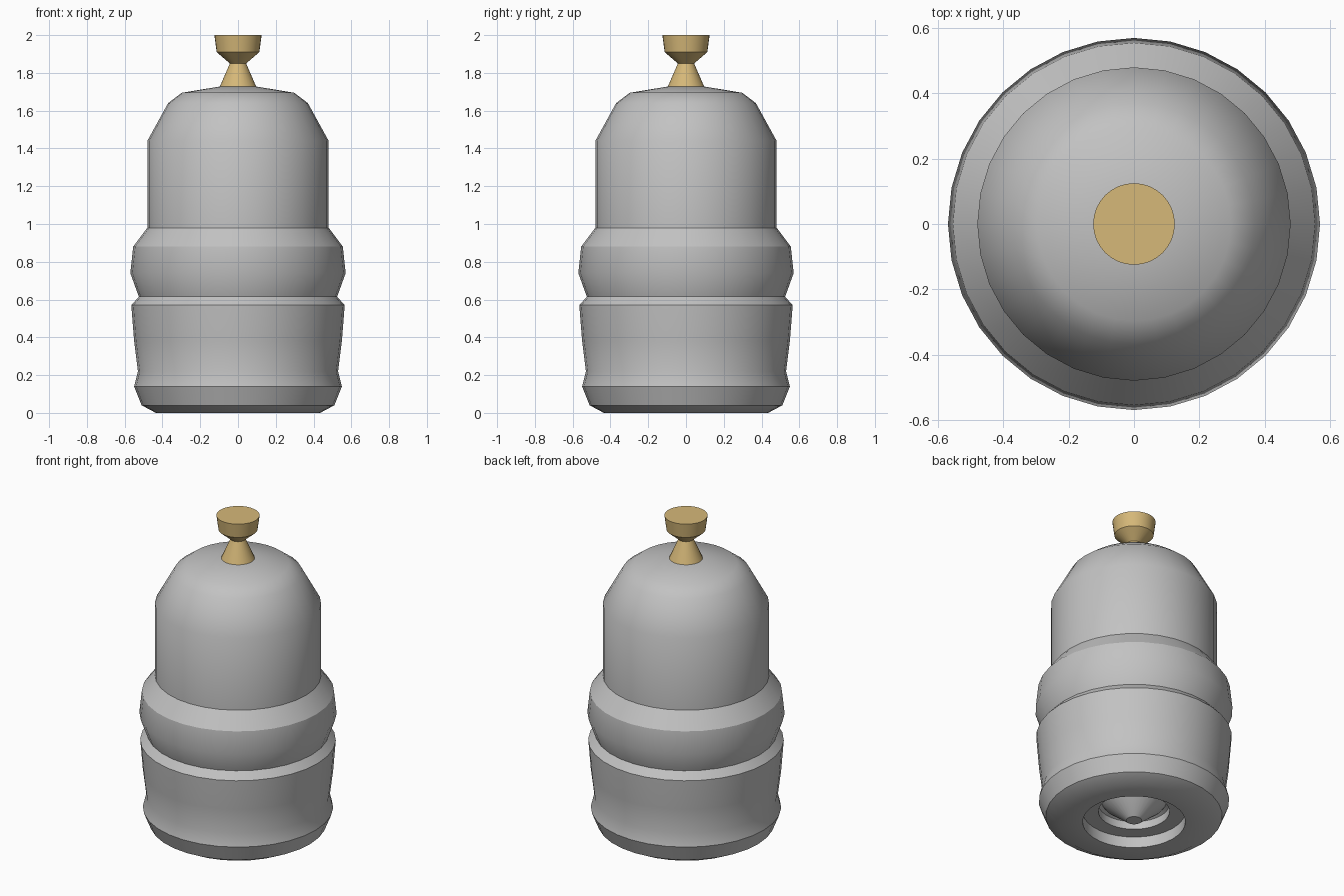
import bpy
import bmesh
import math

SIDES = 32

default = bpy.data.objects.get("Cube")
if default:
    bpy.data.objects.remove(default, do_unlink=True)


def material(name, rgb):
    mat = bpy.data.materials.new(name)
    mat.use_nodes = True
    colour = (*rgb, 1)
    mat.diffuse_color = colour
    mat.node_tree.nodes["Principled BSDF"].inputs["Base Color"].default_value = colour
    return mat


def lathe(name, profile, mat, cap_start=False, cap_end=False):
    """Spin a (radius, height) profile, listed so that its outside is on the right."""
    bm = bmesh.new()
    rings = []
    for r, z in profile:
        rings.append([bm.verts.new((r * math.cos(a), r * math.sin(a), z))
                      for a in (math.tau * i / SIDES for i in range(SIDES))])
    for low, high in zip(rings, rings[1:]):
        for i in range(SIDES):
            j = (i + 1) % SIDES
            bm.faces.new((low[i], low[j], high[j], high[i]))
    if cap_start:
        bm.faces.new(rings[0][::-1])
    if cap_end:
        bm.faces.new(rings[-1])
    mesh = bpy.data.meshes.new(name)
    bm.to_mesh(mesh)
    bm.free()
    mesh.materials.append(mat)
    obj = bpy.data.objects.new(name, mesh)
    bpy.context.collection.objects.link(obj)
    bpy.ops.object.select_all(action="DESELECT")
    obj.select_set(True)
    bpy.context.view_layer.objects.active = obj
    bpy.ops.object.shade_smooth_by_angle(angle=math.radians(30))
    return obj


grey = material("grey metal", (0.54, 0.54, 0.54))
brass = material("brass", (0.67, 0.48, 0.19))

# Recessed underside with a central cone pointing down
lathe("underside_socket",
      [(0.045, 0.01), (0.17, 0.11), (0.185, 0.13), (0.206, 0.12),
       (0.206, 0.07), (0.297, 0.07), (0.297, 0)], grey, cap_start=True)

# Lower body, from the rim of the socket up to the groove
lathe("lower_body",
      [(0.297, 0), (0.435, 0), (0.51, 0.04), (0.55, 0.14), (0.53, 0.22),
       (0.55, 0.38), (0.565, 0.57), (0.525, 0.615)], grey)

# Bulging collar
lathe("collar", [(0.525, 0.615), (0.57, 0.74), (0.555, 0.88), (0.48, 0.98)], grey)

# Tall upper body with a rounded shoulder
lathe("upper_body",
      [(0.48, 0.98), (0.48, 1.44), (0.37, 1.64), (0.297, 1.695), (0.095, 1.728)],
      grey, cap_end=True)

# Waisted knob on top
lathe("top_knob",
      [(0.097, 1.726), (0.043, 1.85), (0.113, 1.91), (0.125, 2.0)], brass, cap_end=True)
